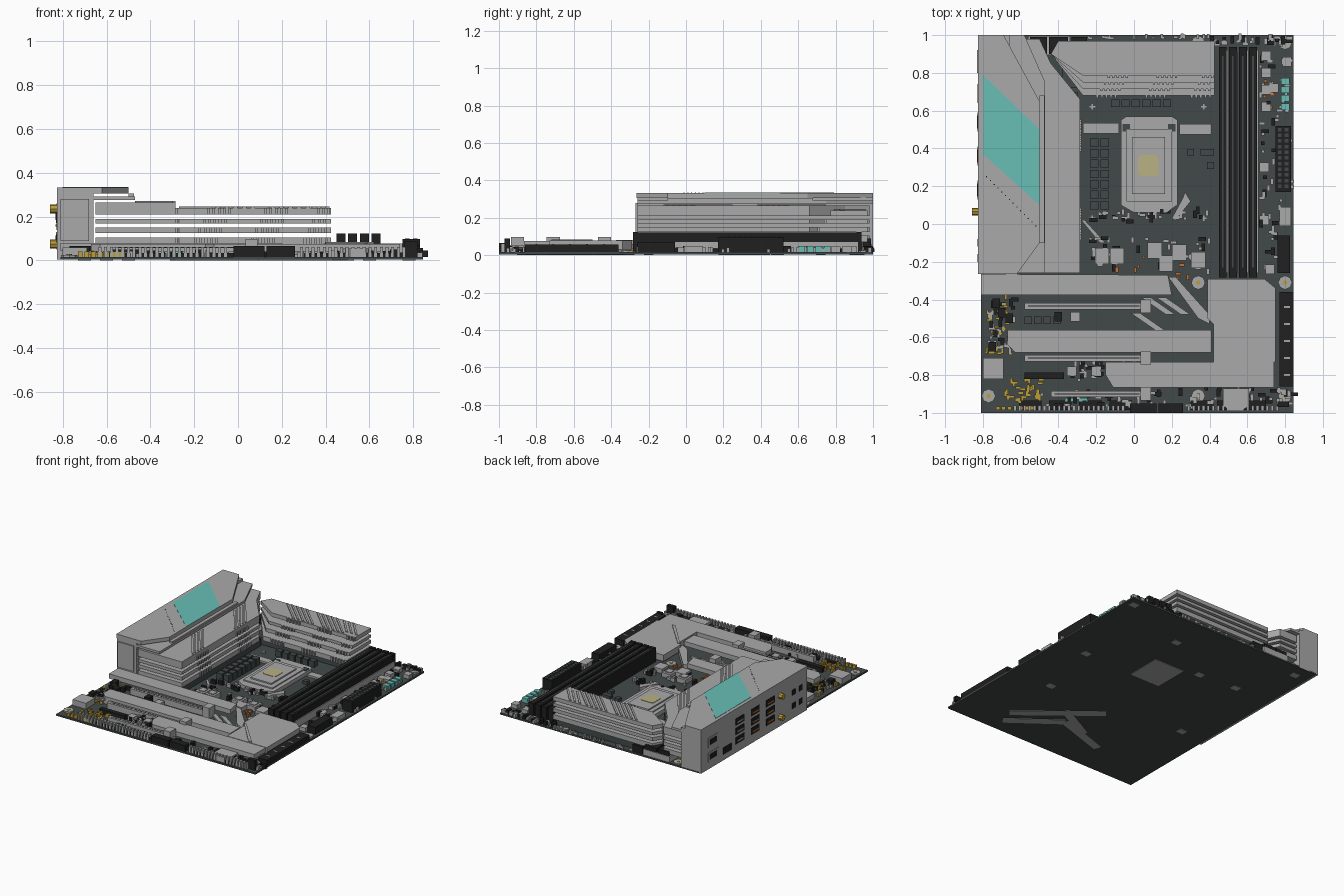
import bpy
import bmesh
import random
from mathutils import Matrix, Vector

random.seed(4)
cube = bpy.data.objects.get("Cube")
if cube:
    bpy.data.objects.remove(cube, do_unlink=True)


def material(name, r, g, b):
    mat = bpy.data.materials.new(name)
    mat.use_nodes = True
    mat.diffuse_color = (r, g, b, 1)
    shader = next(n for n in mat.node_tree.nodes if n.type == 'BSDF_PRINCIPLED')
    shader.inputs["Base Color"].default_value = (r, g, b, 1)
    shader.inputs["Roughness"].default_value = .7
    return mat


silver = material("silver_grey", .4, .4, .4)
board = material("board_grey", .055, .067, .067)
black = material("black_plastic", .014, .014, .014)
teal = material("teal", .14, .52, .47)
gold = material("gold", .5, .34, .04)
tan = material("pale_tan", .48, .44, .23)
orange = material("copper_orange", .55, .17, .03)

TOP = .016  # upper surface of the circuit board


def finish(name, bm, mat):
    mesh = bpy.data.meshes.new(name)
    bmesh.ops.recalc_face_normals(bm, faces=bm.faces)
    bm.to_mesh(mesh)
    bm.free()
    mesh.materials.append(mat)
    obj = bpy.data.objects.new(name, mesh)
    bpy.context.scene.collection.objects.link(obj)
    return obj


def add_box(bm, x0, x1, y0, y1, z0, z1):
    centre = Vector((x0 + x1, y0 + y1, z0 + z1)) / 2
    size = Matrix.Diagonal((x1 - x0, y1 - y0, z1 - z0, 1))
    bmesh.ops.create_cube(bm, size=1, matrix=Matrix.Translation(centre) @ size)


def box(name, mat, x0, x1, y0, y1, top, base=TOP):
    bm = bmesh.new()
    add_box(bm, x0, x1, y0, y1, base, top)
    return finish(name, bm, mat)


def blocks(name, mat, places, width, depth, top, base=TOP):
    """Equal blocks centred on a list of places."""
    bm = bmesh.new()
    for x, y in places:
        add_box(bm, x - width / 2, x + width / 2, y - depth / 2, y + depth / 2, base, top)
    return finish(name, bm, mat)


def add_prism(bm, outline, base, top):
    low = [bm.verts.new((x, y, base)) for x, y in outline]
    high = [bm.verts.new((x, y, top)) for x, y in outline]
    bm.faces.new(low)
    bm.faces.new(high)
    for i in range(len(low)):
        j = (i + 1) % len(low)
        bm.faces.new((low[i], low[j], high[j], high[i]))


def prism(name, mat, outline, base, top):
    bm = bmesh.new()
    add_prism(bm, outline, base, top)
    return finish(name, bm, mat)


def fins(name, starts, run, width, base, top):
    """Diagonal ridges that start at each place and share one run."""
    bm = bmesh.new()
    for x, y in starts:
        dx, dy = run
        add_prism(bm, [(x, y), (x + width, y), (x + width + dx, y + dy), (x + dx, y + dy)], base, top)
    return finish(name, bm, silver)


def scatter(name, mat, count, x0, x1, y0, y1, size, top):
    bm = bmesh.new()
    for _ in range(count):
        x, y = random.uniform(x0, x1), random.uniform(y0, y1)
        w, d = random.choice(((1, 1), (2, 1), (1, 2)))
        add_box(bm, x, x + w * size, y, y + d * size, TOP, top * random.uniform(.7, 1))
    return finish(name, bm, mat)


def row(start, step, count, fixed, along_x=True):
    values = [start + step * i for i in range(count)]
    return [(v, fixed) if along_x else (fixed, v) for v in values]


# Circuit board and the plates on its underside
box("circuit_board", board, -.81, .845, -1, 1, TOP, .004)
box("socket_backplate", silver, -.07, .18, .18, .45, .006, 0)
for i, run in enumerate([(.48, -.77, -.04, -.35), (.1, -.62, -.3, -.75), (.45, -.88, .1, -.62), (.2, -.5, -.1, -.66)]):
    a, b = Vector(run[:2]), Vector(run[2:])
    side = (b - a).orthogonal().normalized() * .03
    prism(f"underside_plate_{i}", silver, [a - side, b - side, b + side, a + side], .001, .006)
blocks("underside_pads", silver, [(.22, .72), (-.19, .48), (.78, .93), (-.7, .9), (.6, .2), (-.6, -.2), (.5, -.3), (-.5, .5)], .06, .05, .006, .001)

# Rear port shroud with its angled lid
box("shroud_body", silver, -.825, -.66, -.26, 1, .31, .005)
lid = [(-.825, -.265), (-.62, -.265), (-.5, -.1), (-.5, .65), (-.69, 1), (-.825, 1)]
prism("shroud_lid", silver, lid, .305, .333)
prism("shroud_step", silver, [(-.66, -.26), (-.47, -.26), (-.47, .75), (-.58, 1), (-.66, 1)], .275, .292)
prism("lid_accent", teal, [(-.8, .37), (-.5, .1), (-.5, .5), (-.8, .79)], .332, .335)
box("shroud_end_panel", silver, -.81, -.68, -.27, -.26, .28, .09)
box("shroud_lip", silver, -.5, -.475, -.1, .68, .305, .285)
blocks("lid_dots", black, [(-.78 + .02 * i, .25 - .02 * i) for i in range(14)], .006, .006, .334, .33)

# Ports on the rear wall
for y in (.54, .36, .18):
    for z in (.07, .14, .21):
        box("port_opening", black, -.829, -.82, y - .05, y + .05, z + .05, z)
        box("port_tongue", orange if y < .5 else silver, -.832, -.82, y - .035, y + .035, z + .025, z + .015)
for z in (.06, .17):
    box("display_port", silver, -.83, -.82, .8, .92, z + .07, z)
    box("display_port_opening", black, -.832, -.82, .82, .9, z + .055, z + .015)
box("small_port", black, -.829, -.82, .64, .74, .1, .05)
for z in (.075, .235):
    bm = bmesh.new()
    turn = Matrix.Translation((-.84, .065, z)) @ Matrix.Rotation(1.5708, 4, 'Y')
    bmesh.ops.create_cone(bm, cap_ends=True, segments=8, radius1=.021, radius2=.021, depth=.034, matrix=turn)
    finish("antenna_post", bm, gold)
blocks("audio_jacks", black, [(-.825, -.1), (-.825, -.18)], .008, .04, .12, .08)
blocks("upper_audio_jacks", black, [(-.825, -.1), (-.825, -.18)], .008, .04, .22, .18)

# Slatted power heatsinks
layers = [(.07, .106), (.125, .151), (.169, .19), (.21, .24)]
box("left_heatsink_base", board, -.66, -.3, -.25, .7, .07)
box("rear_heatsink_base", board, -.38, .41, .72, .95, .07)
for i, (low, high) in enumerate(layers):
    left = [(-.65, -.26), (-.285, -.26), (-.285, .66), (-.44, .85), (-.5, .98), (-.65, .98)]
    prism("left_heatsink_slat", silver, left, low, .265 if i == 3 else high)
    front = .68 + .035 * i
    rear = [(-.27, front), (.425, front), (.425, .97), (-.4, .97), (-.44, .9)]
    prism("rear_heatsink_slat", silver, rear, low, high)
    bm = bmesh.new()
    for start in (-.2, .06, .3):
        for k in range(5):
            x = start + .024 * k + .02 * i
            if x < .41:
                add_box(bm, x, x + .012, front - .012, front, low, high)
    for start in (-.05, .42):
        for k in range(5):
            y = start + .03 * k - .012 * i
            add_box(bm, -.285, -.277, y, y + .014, low, high)
    finish("slat_ribs", bm, silver)
fins("left_fins", [(-.47, y + .032 * k) for y in (.12, .62) for k in range(5)], (.17, -.24), .014, .26, .272)
fins("rear_fins", [(x + .04 * k, .96) for x in (-.27, -.02) for k in range(5)], (.17, -.17), .018, .235, .247)
fins("corner_fins", [(.2 + .04 * k, .96) for k in range(3)], (.12, -.14), .018, .235, .247)
box("power_plug_left", black, -.55, -.46, .9, .99, .09)
box("power_plug_right", black, -.45, -.35, .9, .99, .09)
box("power_plug_rim", silver, -.56, -.34, .895, .995, .06)
box("rear_edge_header", black, -.33, -.25, .94, .99, .07)

# Processor socket
plate = [(-.07, .1), (.0, .06), (.17, .06), (.23, .1), (.23, .55), (.2, .57), (-.04, .57), (-.07, .55)]
prism("socket_frame", silver, plate, TOP, .045)
box("socket_clamp", silver, -.04, .2, .12, .5, .054)
box("processor_lid", silver, -.01, .165, .16, .46, .064)
prism("processor_centre", tan, [(.02, .27), (.035, .255), (.115, .255), (.13, .27), (.13, .35), (.115, .365), (.035, .365), (.02, .35)], .062, .067)
blocks("frame_bolts", board, [(-.04, .51), (.2, .51)], .04, .04, .05)
prism("socket_lever", silver, [(.2, .03), (.22, .02), (.3, .12), (.27, .17), (.26, .14)], TOP, .04)
box("left_memory_mark", silver, -.27, -.08, .48, .535, .03)
box("right_memory_mark", silver, .24, .41, .475, .53, .03)
marks = [(x, y) for x in (-.22, .37) for y in (.03, .62)]
blocks("cross_marks", silver, marks, .03, .008, .02)
blocks("cross_mark_bars", silver, marks, .008, .03, .02)
blocks("choke_columns", board, [(x, .1 + .055 * i) for x in (-.21, -.155) for i in range(7)], .044, .044, .07)
blocks("choke_row", board, row(-.1, .055, 6, .64), .044, .04, .06)
blocks("small_chokes", board, row(.3, .07, 2, .38) + [(.405, .31), (.405, .38)], .035, .035, .04)

# Memory slots
for x in (.47, .523, .577, .63):
    box("memory_slot", black, x - .02, x + .02, -.27, .93, .12)
    box("memory_slot_gap", silver, x + .021, x + .028, -.26, .92, .07)
    blocks("memory_latch", black, [(x, -.27), (x, .925)], .042, .025, .124)
    box("memory_groove", board, x - .004, x + .004, -.23, .89, .122)

# Storage covers and chipset cover
prism("upper_storage_cover", silver, [(-.81, -.375), (.2, -.375), (.18, -.27), (-.81, -.265)], .045, .08)
prism("middle_storage_cover", silver, [(-.63, -.68), (.41, -.68), (.41, -.56), (-.67, -.56), (-.67, -.64)], .04, .075)
prism("lower_storage_cover", silver, [(-.11, -.865), (.74, -.865), (.74, -.73), (-.15, -.73), (-.15, -.8)], .04, .075)
prism("chipset_cover", silver, [(.39, -.29), (.69, -.29), (.75, -.34), (.75, -.73), (.42, -.73), (.42, -.53), (.39, -.5)], .03, .078)
prism("chipset_ridge", silver, [(.4, -.5), (.42, -.5), (.62, -.72), (.59, -.72)], .076, .084)
prism("cover_link", silver, [(.18, -.28), (.22, -.28), (.4, -.48), (.4, -.53), (.34, -.5)], TOP, .06)
fins("board_stripes", [(.04, -.39), (.12, -.39), (-.02, -.47)], (.13, -.09), .05, TOP, .028)
prism("socket_stripe", silver, [(-.28, .02), (-.26, .02), (-.15, -.1), (-.18, -.1)], TOP, .03)

# Expansion slots
for y, start in ((-.435, -.58), (-.71, -.58), (-.9, -.44)):
    box("expansion_slot", silver, start, .06, y - .017, y + .017, .06)
    box("expansion_groove", black, start + .02, .03, y - .003, y + .003, .061)
    box("expansion_latch", silver, .035, .09, y - .035, y + .035, .097)
box("short_slot", black, -.58, -.37, -.82, -.785, .05)
blocks("screw_posts", silver, [(-.31, -.49), (-.33, -.78), (-.2, -.78)], .05, .05, .05)
blocks("dark_squares", board, row(-.56, .05, 4, -.51) + row(-.56, .05, 6, -.62), .04, .04, .035)

# Mounting points
holes = [(x, y) for x in (-.77, .34, .8) for y in (-.91, -.31)] + [(-.61, .96), (.34, .96), (.8, .96)]
for x, y in holes:
    for name, mat, radius, top in (("mount_ring", silver, .037, .024), ("mount_centre", gold, .012, .027)):
        bm = bmesh.new()
        place = Matrix.Translation((x, y, top / 2 + .004))
        bmesh.ops.create_cone(bm, cap_ends=True, segments=8, radius1=radius, radius2=radius, depth=top - .004, matrix=place)
        finish(name, bm, mat)

# Connectors along the right edge
box("main_power_connector", black, .75, .83, .17, .52, .098)
blocks("power_pins", board, [(x, .2 + .03 * i) for x in (.772, .808) for i in range(11)], .02, .018, .1)
box("front_panel_port", black, .76, .825, -.26, -.06, .07)
box("right_edge_chip", silver, .77, .83, -.01, .09, .05)
box("drive_port_stack", black, .77, .845, -.86, -.36, .058)
blocks("drive_port_marks", silver, row(-.8, .09, 5, .81, False), .03, .01, .06)
blocks("teal_headers", teal, row(.62, .045, 4, .8, False), .045, .034, .05)
blocks("edge_headers", silver, row(.62, .09, 4, .7, False) + [(.72, -.24), (.74, .72), (.81, .86), (.69, .3), (.69, .02)], .05, .05, .045)

# Chips between socket and covers
blocks("power_chips", silver, [(-.17, -.17), (-.09, -.17), (.11, -.14), (.24, -.15), (.34, -.19), (.17, -.21)], .075, .085, .05)
blocks("chip_caps", silver, [(-.17, -.17), (-.09, -.17), (.11, -.14), (.24, -.15)], .045, .05, .056)
scatter("copper_parts", orange, 14, -.1, .3, -.3, -.15, .014, .04)
scatter("copper_edge_parts", orange, 6, .67, .72, .55, .75, .016, .04)

# Audio corner and front edge headers
box("audio_chip", silver, -.8, -.69, -.82, -.71, .06)
blocks("audio_capacitors", black, [(-.7, -.47), (-.73, -.42), (-.75, -.65), (-.66, -.5), (-.4, -.49)], .04, .05, .065)
scatter("audio_gold_parts", gold, 40, -.79, -.66, -.7, -.4, .012, .045)
scatter("corner_gold_parts", gold, 40, -.69, -.5, -.95, -.83, .014, .04)
blocks("gold_edge_strip", gold, row(-.72, .03, 7, -.975), .022, .02, .04)
box("front_header_left", black, -.02, .12, -1, -.95, .065)
box("front_header_right", black, .13, .26, -1, -.95, .065)
blocks("front_pins", silver, row(-.63, .026, 23, -.975) + row(.29, .026, 19, -.975), .014, .03, .062)
blocks("front_pin_bases", black, row(-.55, .16, 4, -.96) + row(.36, .14, 3, -.96), .12, .05, .035)
blocks("front_teal_parts", teal, [(-.34, -.93), (-.27, -.93)], .05, .02, .04)
prism("front_cover_tab", silver, [(.47, -.96), (.51, -.99), (.57, -.99), (.61, -.96), (.61, -.87), (.47, -.87)], TOP, .055)
box("corner_block", black, .76, .82, -.97, -.94, .09)

# Small surface parts
for i, area in enumerate([(-.25, .4, -.27, -.08), (.66, .74, -.25, .92), (-.5, .3, -.98, -.9), (.4, .83, .94, .98),
                          (-.78, -.64, -.7, -.4), (.3, .83, -.96, -.88), (-.36, .0, -.84, -.74), (-.25, .38, .0, .06)]):
    scatter(f"silver_parts_{i}", silver, 26, *area, .016, .045)
    scatter(f"black_parts_{i}", black, 14, *area, .02, .05)
scatter("edge_parts", silver, 30, .75, .82, -.05, .9, .016, .045)
scatter("rear_silver_parts", silver, 25, -.25, .4, .975, .985, .012, .04)
